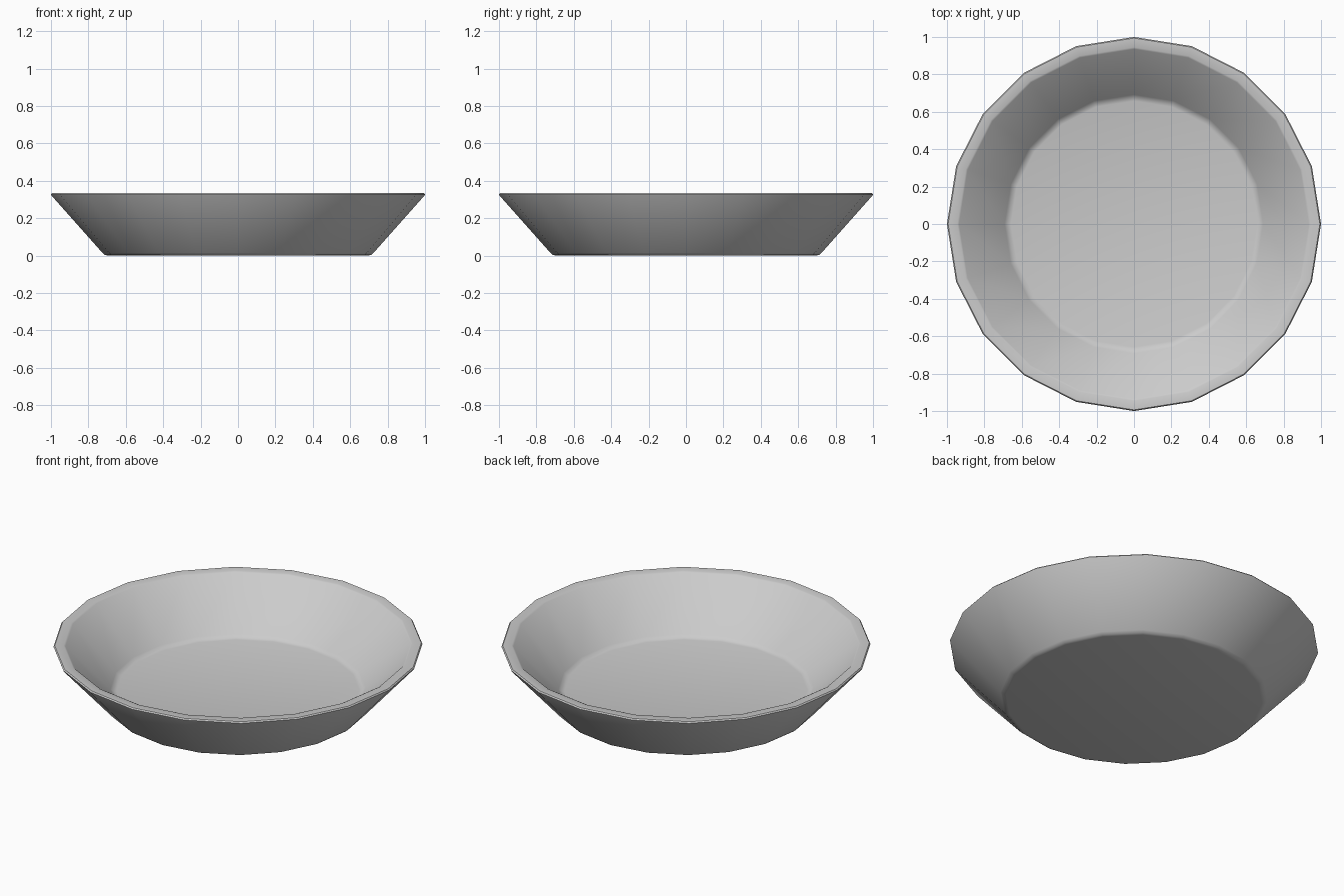
import bpy, bmesh
from math import cos, sin, pi, radians

if "Cube" in bpy.data.objects:
    bpy.data.objects.remove(bpy.data.objects["Cube"])

SIDES = 20

# Dish cross-section (radius, height): underside, outer wall, rim, inner wall, floor
profile = [
    (0.695, 0.0), (0.712, 0.004), (0.725, 0.015),
    (0.998, 0.322), (1.0, 0.328), (0.994, 0.335),
    (0.945, 0.335), (0.935, 0.330),
    (0.692, 0.073), (0.678, 0.061), (0.658, 0.056),
]

# Spin the section into a faceted dish with a solid floor
bm = bmesh.new()
rings = [[bm.verts.new((r * cos(2 * pi * i / SIDES), r * sin(2 * pi * i / SIDES), z))
          for i in range(SIDES)] for r, z in profile]
for low, high in zip(rings, rings[1:]):
    for i in range(SIDES):
        j = (i + 1) % SIDES
        bm.faces.new((low[i], low[j], high[j], high[i]))
bm.faces.new(rings[0][::-1])
bm.faces.new(rings[-1])
bmesh.ops.recalc_face_normals(bm, faces=bm.faces)

mesh = bpy.data.meshes.new("dish")
bm.to_mesh(mesh)
bm.free()
dish = bpy.data.objects.new("dish", mesh)
bpy.context.collection.objects.link(dish)

# Soft walls, crisp rim
bpy.context.view_layer.objects.active = dish
dish.select_set(True)
bpy.ops.object.shade_smooth_by_angle(angle=radians(35))
